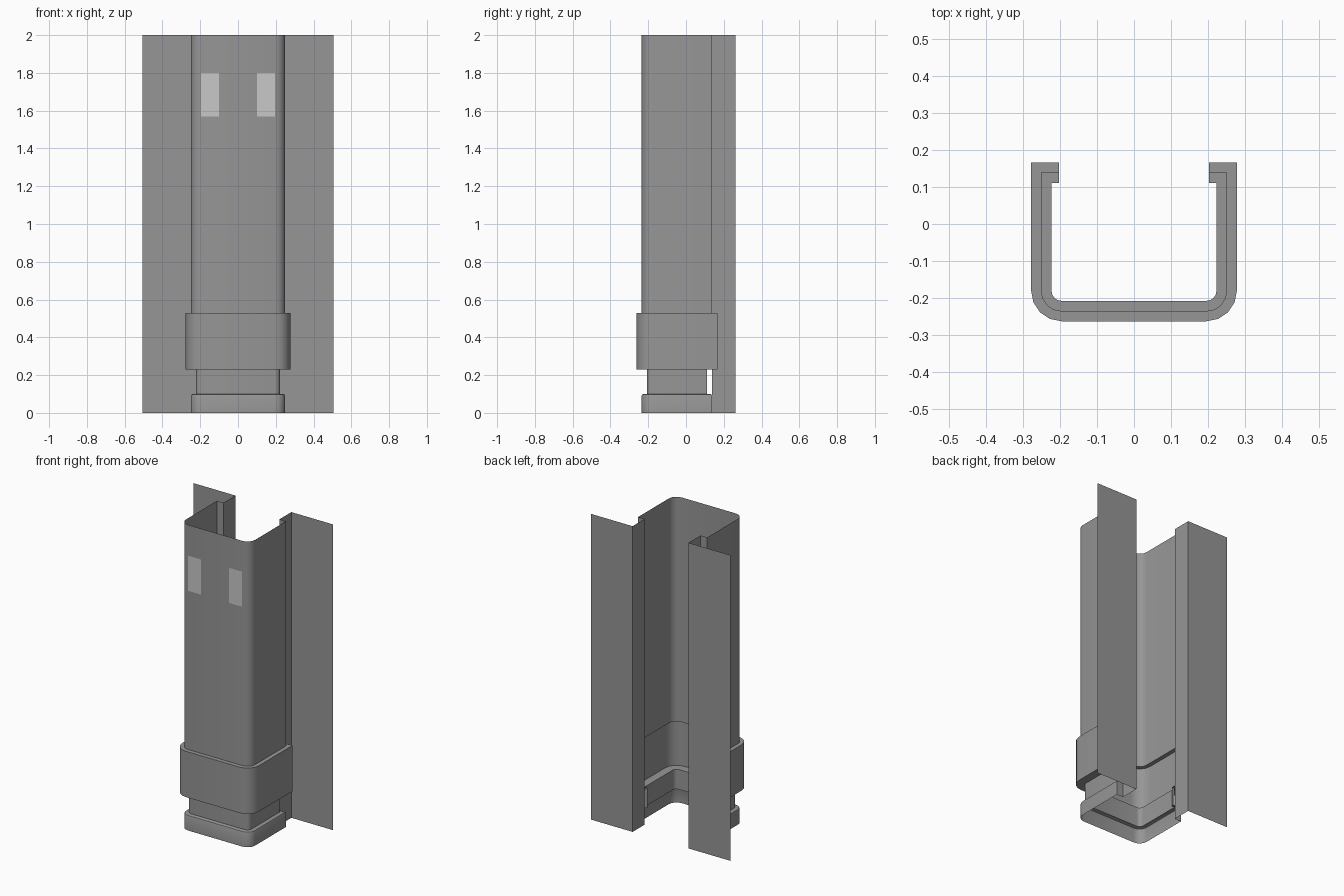
import bpy
from math import sin, cos, pi, radians

cube = bpy.data.objects.get("Cube")
if cube:
    bpy.data.objects.remove(cube, do_unlink=True)

TOP = 2.0
STEP = 0.0275      # offset between neck, wall and collar
HOOK_X = 0.2025    # inner edge of the back lips
HOOK_Y = 0.1385    # back of the channel wall
BACK_Y = 0.2625    # plane of the side flanges


def material(name, grey):
    mat = bpy.data.materials.new(name)
    mat.use_nodes = True
    colour = (grey, grey, grey, 1)
    mat.diffuse_color = colour
    mat.node_tree.nodes["Principled BSDF"].inputs["Base Color"].default_value = colour
    return mat


body_grey = material("mid grey", 0.305)
plate_grey = material("light grey", 0.578)


def section(offset):
    """Open channel outline with back lips, pushed out by offset."""
    r = 0.055 + offset
    half = [(HOOK_X, HOOK_Y + offset), (0.25 + offset, HOOK_Y + offset)]
    for i in range(5):
        a = i * pi / 8
        half.append((0.195 + r * cos(a), -0.18 - r * sin(a)))
    return [(-x, y) for x, y in half] + half[::-1]


def sheet(name, rings, mat):
    """Skin a stack of equally long point rows into a thin sheet."""
    n = len(rings[0])
    verts = [p for ring in rings for p in ring]
    faces = [(k * n + i, k * n + i + 1, (k + 1) * n + i + 1, (k + 1) * n + i)
             for k in range(len(rings) - 1) for i in range(n - 1)]
    mesh = bpy.data.meshes.new(name)
    mesh.from_pydata(verts, [], faces)
    mesh.materials.append(mat)
    obj = bpy.data.objects.new(name, mesh)
    bpy.context.collection.objects.link(obj)
    bpy.ops.object.select_all(action='DESELECT')
    obj.select_set(True)
    bpy.context.view_layer.objects.active = obj
    bpy.ops.object.shade_smooth_by_angle(angle=radians(30))
    return obj


def band(name, profile):
    """Sweep an (offset, height) profile around the channel outline."""
    sheet(name, [[(x, y, z) for x, y in section(o)] for o, z in profile], body_grey)


def extrude(name, path, low, high, mat):
    sheet(name, [[(x, y, z) for x, y in path] for z in (low, high)], mat)


# Channel, from the foot up
band("foot_band", [(0, 0), (0, 0.09), (-0.003, 0.097), (-0.01, 0.1), (-STEP, 0.1)])
band("recessed_neck", [(-STEP, 0.1), (-STEP, 0.23)])
band("collar", [(-STEP, 0.23), (STEP, 0.23), (STEP, 0.53), (0, 0.53)])
band("channel_wall", [(0, 0.53), (0, TOP)])

# Returns and flat side flanges at the back, and front plates
for side, s in (("left", 1), ("right", -1)):
    flange = [(s * HOOK_X, HOOK_Y), (s * HOOK_X, BACK_Y), (s * 0.505, BACK_Y)]
    extrude(side + "_flange", flange if s < 0 else flange[::-1], 0, TOP, body_grey)
    plate = sorted([(s * 0.1, -0.238), (s * 0.195, -0.238)])
    extrude(side + "_front_plate", plate, 1.57, 1.8, plate_grey)
